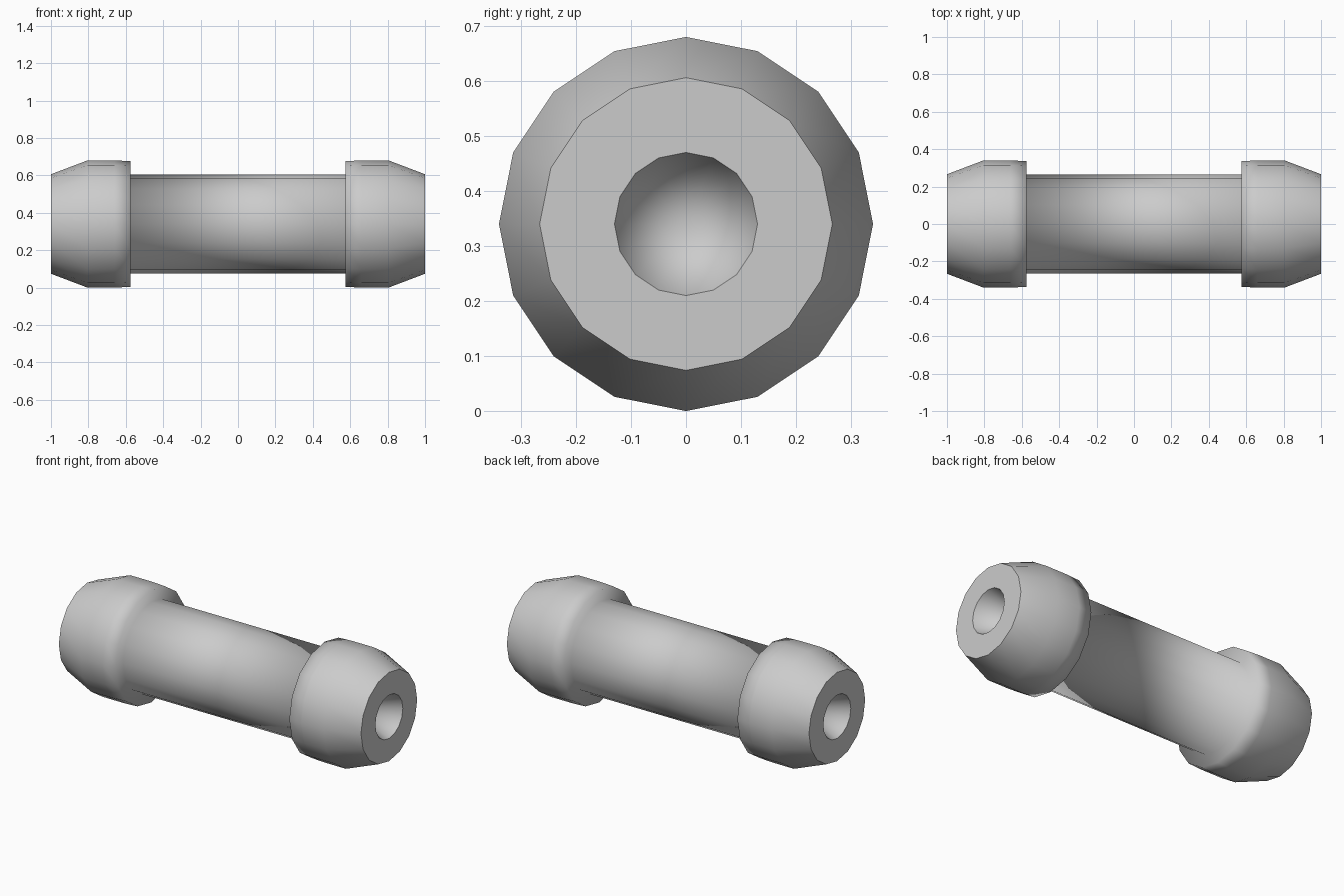
import bpy, bmesh
from math import sin, cos, tau

if "Cube" in bpy.data.objects:
    bpy.data.objects.remove(bpy.data.objects["Cube"])

SIDES = 16
AXIS_Z = 0.34

# Half profile from hole tip to shaft: (x, radius, hard edge)
half = [
    (0.70, 0.0, False),     # tip of the blind hole
    (1.00, 0.13, True),     # hole mouth
    (1.00, 0.266, True),    # end face rim
    (0.805, 0.34, False),   # end of taper
    (0.66, 0.34, False),    # collar
    (0.575, 0.336, False),  # collar back edge
    (0.575, 0.265, False),  # shaft
]
profile = half + [(-x, r, hard) for x, r, hard in reversed(half)]

bm = bmesh.new()


def ring(x, r):
    """One ring of vertices round the x axis, or a single tip."""
    if r == 0:
        return [bm.verts.new((x, 0, AXIS_Z))] * SIDES
    return [bm.verts.new((x, r * sin(tau * i / SIDES), AXIS_Z + r * cos(tau * i / SIDES)))
            for i in range(SIDES)]


# Revolve the profile
rings = [ring(x, r) for x, r, _ in profile]
for a, b in zip(rings, rings[1:]):
    for i in range(SIDES):
        j = (i + 1) % SIDES
        corners = list(dict.fromkeys((a[i], a[j], b[j], b[i])))
        bm.faces.new(corners).smooth = True
bmesh.ops.recalc_face_normals(bm, faces=bm.faces[:])

# Keep the end rims and hole mouths crisp
for verts, (_, _, hard) in zip(rings, profile):
    if hard:
        for i in range(SIDES):
            bm.edges.get((verts[i], verts[(i + 1) % SIDES])).smooth = False

mesh = bpy.data.meshes.new("collared_rod")
bm.to_mesh(mesh)
bm.free()
rod = bpy.data.objects.new("collared_rod", mesh)
bpy.context.collection.objects.link(rod)
